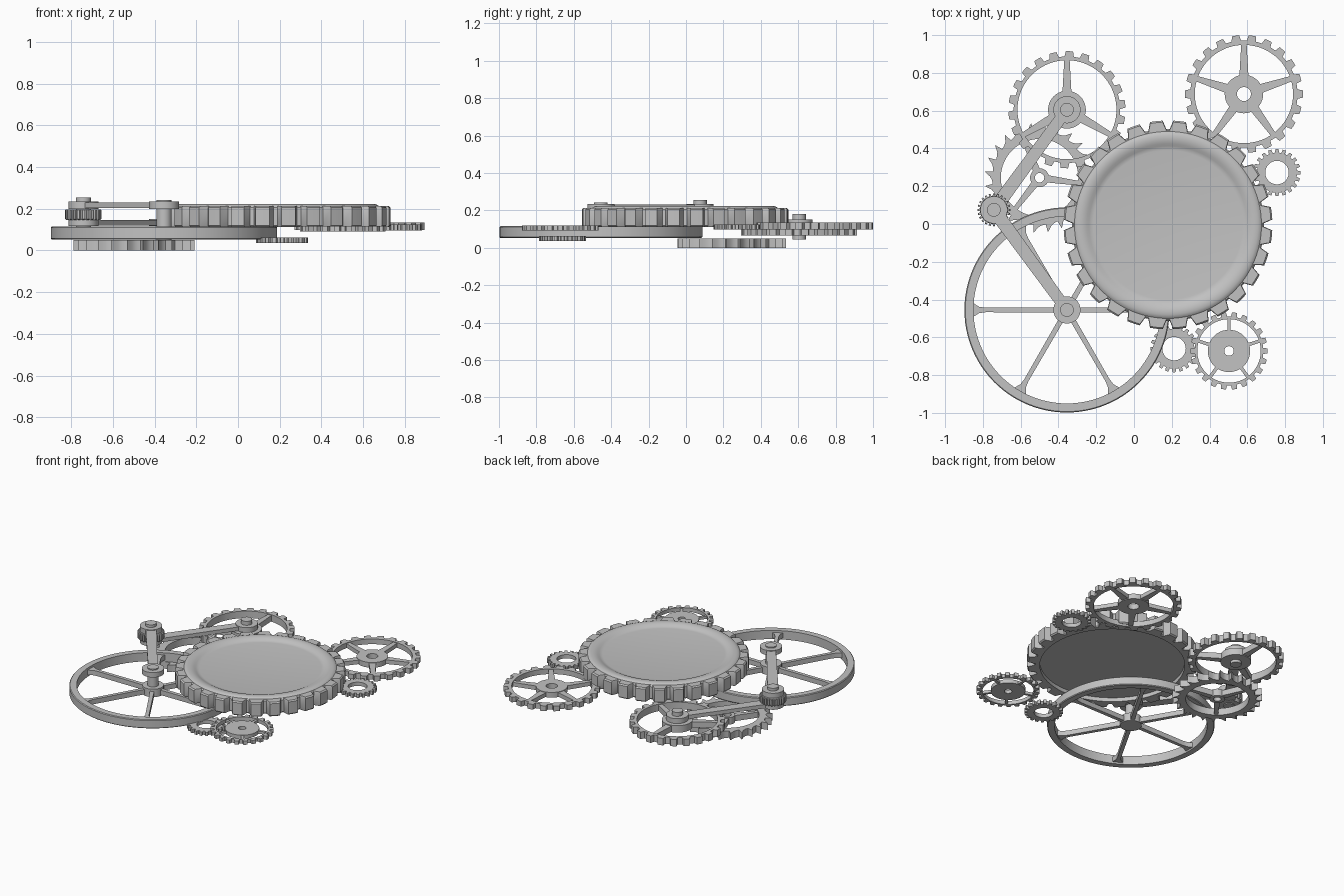
import bpy, bmesh
from math import pi, cos, sin, hypot, atan2, radians

cube = bpy.data.objects.get("Cube")
if cube:
    bpy.data.objects.remove(cube, do_unlink=True)

grey = bpy.data.materials.new("light grey metal")
grey.use_nodes = True
TONE = (0.54, 0.54, 0.54, 1)
grey.diffuse_color = TONE
grey.node_tree.nodes["Principled BSDF"].inputs["Base Color"].default_value = TONE

# Tooth shapes: (fraction of pitch, height from root to tip)
SQUARE = [(-0.5, 0), (-0.31, 0), (-0.22, 1), (0, 1), (0.22, 1), (0.31, 0)]
WIDE = [(-0.5, 0), (-0.42, 0), (-0.27, 1), (0, 1), (0.27, 1), (0.42, 0)]
HOOK = [(-0.5, 0.0), (-0.42, 1), (-0.3, 0.75), (-0.1, 0.3), (0.15, 0.08), (0.4, 0)]


def finish(bm, name, centre):
    bmesh.ops.recalc_face_normals(bm, faces=bm.faces)
    mesh = bpy.data.meshes.new(name)
    bm.to_mesh(mesh)
    bm.free()
    mesh.materials.append(grey)
    ob = bpy.data.objects.new(name, mesh)
    ob.location = (centre[0], centre[1], 0)
    bpy.context.collection.objects.link(ob)
    bpy.ops.object.select_all(action='DESELECT')
    ob.select_set(True)
    bpy.context.view_layer.objects.active = ob
    bpy.ops.object.shade_smooth_by_angle(angle=radians(30))


def skin(bm, loops, closed=True):
    """Join loops of equal length with quads; cap the ends if open."""
    rings = [[bm.verts.new(p) for p in loop] for loop in loops]
    n = len(rings[0])
    pairs = list(zip(rings, rings[1:] + rings[:1])) if closed else list(zip(rings, rings[1:]))
    for a, b in pairs:
        for i in range(n):
            j = (i + 1) % n
            bm.faces.new((a[i], a[j], b[j], b[i]))
    if not closed:
        bm.faces.new(rings[0])
        bm.faces.new(rings[-1])


def lathe(bm, profile, closed=True, n=96):
    turns = [2 * pi * i / n for i in range(n)]
    skin(bm, [[(r * cos(a), r * sin(a), z) for a in turns] for r, z in profile], closed)


def disc(bm, r, z0, z1, hole=0):
    if hole:
        lathe(bm, [(r, z0), (r, z1), (hole, z1), (hole, z0)], n=40)
    else:
        lathe(bm, [(r, z0), (r, z1)], closed=False, n=40)


def toothed_ring(bm, teeth, tip, root, inner, z0, z1, shape=SQUARE, turn=0, chamfer=0):
    pts = [(turn + 2 * pi * (k + f) / teeth, h) for k in range(teeth) for f, h in shape]

    def loop(r0, r1, z):
        return [((r0 + (r1 - r0) * h) * cos(a), (r0 + (r1 - r0) * h) * sin(a), z) for a, h in pts]
    if chamfer:
        sides = [loop(root - chamfer, tip - chamfer, z0), loop(root, tip, z0 + chamfer),
                 loop(root, tip, z1 - chamfer), loop(root - chamfer, tip - chamfer, z1)]
    else:
        sides = [loop(root, tip, z0), loop(root, tip, z1)]
    skin(bm, [loop(inner, inner, z0)] + sides + [loop(inner, inner, z1)])


def bar(bm, stations, angle, z0, z1, origin=(0, 0)):
    """Flat bar along an angle; stations are (distance, half width)."""
    outline = stations + [(d, -w) for d, w in reversed(stations)]
    ca, sa = cos(angle), sin(angle)
    flat = [(origin[0] + d * ca - w * sa, origin[1] + d * sa + w * ca) for d, w in outline]
    skin(bm, [[(x, y, z) for x, y in flat] for z in (z0, z1)], closed=False)


def spokes(bm, count, start, stations, z0, z1):
    for k in range(count):
        bar(bm, stations, radians(start) + 2 * pi * k / count, z0, z1)


# Large driving gear with a rounded rim, dished face and hollow underside
bm = bmesh.new()
toothed_ring(bm, 28, 0.553, 0.508, 0.48, 0.112, 0.213, WIDE, pi / 28, 0.008)
lathe(bm, [(0.47, 0.14), (0.47, 0.112), (0.495, 0.112), (0.495, 0.213), (0.488, 0.219),
           (0.475, 0.223), (0.46, 0.224), (0.445, 0.222), (0.43, 0.217), (0.418, 0.211),
           (0.408, 0.207), (0.395, 0.205)], closed=False)
finish(bm, "main_gear", (0.18, -0.005))

# Flywheel with six flared spokes
WHEEL = (-0.355, -0.455)
bm = bmesh.new()
lathe(bm, [(0.495, 0.053), (0.538, 0.053), (0.543, 0.058), (0.543, 0.11),
           (0.538, 0.115), (0.495, 0.115)])
spokes(bm, 6, 0, [(0.04, 0.014), (0.43, 0.012), (0.465, 0.017), (0.505, 0.042)], 0.065, 0.1)
disc(bm, 0.07, 0.058, 0.115)
finish(bm, "flywheel", WHEEL)

# Three spoke crank gear
GEAR = (-0.355, 0.605)
bm = bmesh.new()
toothed_ring(bm, 22, 0.31, 0.282, 0.262, 0.065, 0.115, turn=0.1)
spokes(bm, 3, 90, [(0.05, 0.026), (0.27, 0.014)], 0.07, 0.11)
disc(bm, 0.1, 0.065, 0.115)
finish(bm, "crank_gear", GEAR)

# Ratchet wheel with hooked teeth
bm = bmesh.new()
toothed_ring(bm, 24, 0.292, 0.25, 0.205, 0, 0.05, HOOK)
spokes(bm, 3, -8, [(0.03, 0.02), (0.215, 0.012)], 0.005, 0.045)
disc(bm, 0.05, 0, 0.05, 0.025)
finish(bm, "ratchet_wheel", (-0.5, 0.245))

# Five spoke gear at the back
bm = bmesh.new()
toothed_ring(bm, 22, 0.312, 0.284, 0.26, 0.098, 0.135)
spokes(bm, 5, 90, [(0.06, 0.026), (0.27, 0.014)], 0.102, 0.131)
disc(bm, 0.102, 0.098, 0.135, 0.037)
finish(bm, "back_gear", (0.582, 0.688))

# Five spoke gear at the front
bm = bmesh.new()
toothed_ring(bm, 22, 0.205, 0.182, 0.168, 0.092, 0.118)
spokes(bm, 5, 90, [(0.08, 0.009), (0.175, 0.009)], 0.095, 0.114)
disc(bm, 0.112, 0.092, 0.118, 0.025)
finish(bm, "front_gear", (0.503, -0.672))

# Small ring pinions
for name, centre, z in (("side_pinion", (0.757, 0.272), 0.097), ("front_pinion", (0.212, -0.66), 0.035)):
    bm = bmesh.new()
    toothed_ring(bm, 20, 0.125, 0.106, 0.062, z, z + 0.027)
    finish(bm, name, centre)

# Elbow pinion and its pin
ELBOW = (-0.742, 0.075)
bm = bmesh.new()
toothed_ring(bm, 24, 0.087, 0.075, 0.03, 0.147, 0.197, chamfer=0.004)
finish(bm, "elbow_pinion", ELBOW)
bm = bmesh.new()
disc(bm, 0.036, 0.112, 0.254)
finish(bm, "elbow_pin", ELBOW)

# Two link arms with round ends, and the pins at their far ends
for name, far, z0, z1, low, high in (("lower_arm", GEAR, 0.117, 0.15, 0.045, 0.18),
                                     ("upper_arm", WHEEL, 0.2, 0.233, 0.1, 0.243)):
    dx, dy = far[0] - ELBOW[0], far[1] - ELBOW[1]
    bm = bmesh.new()
    bar(bm, [(0, 0.036), (hypot(dx, dy), 0.03)], atan2(dy, dx), z0 + 0.003, z1 - 0.003, ELBOW)
    finish(bm, name, (0, 0))
    for part, centre in (("elbow_eye", ELBOW), ("far_eye", far)):
        bm = bmesh.new()
        disc(bm, 0.072, z0, z1 + 0.002)
        finish(bm, name + "_" + part, centre)
    bm = bmesh.new()
    disc(bm, 0.036, low, high)
    finish(bm, name + "_pin", far)
